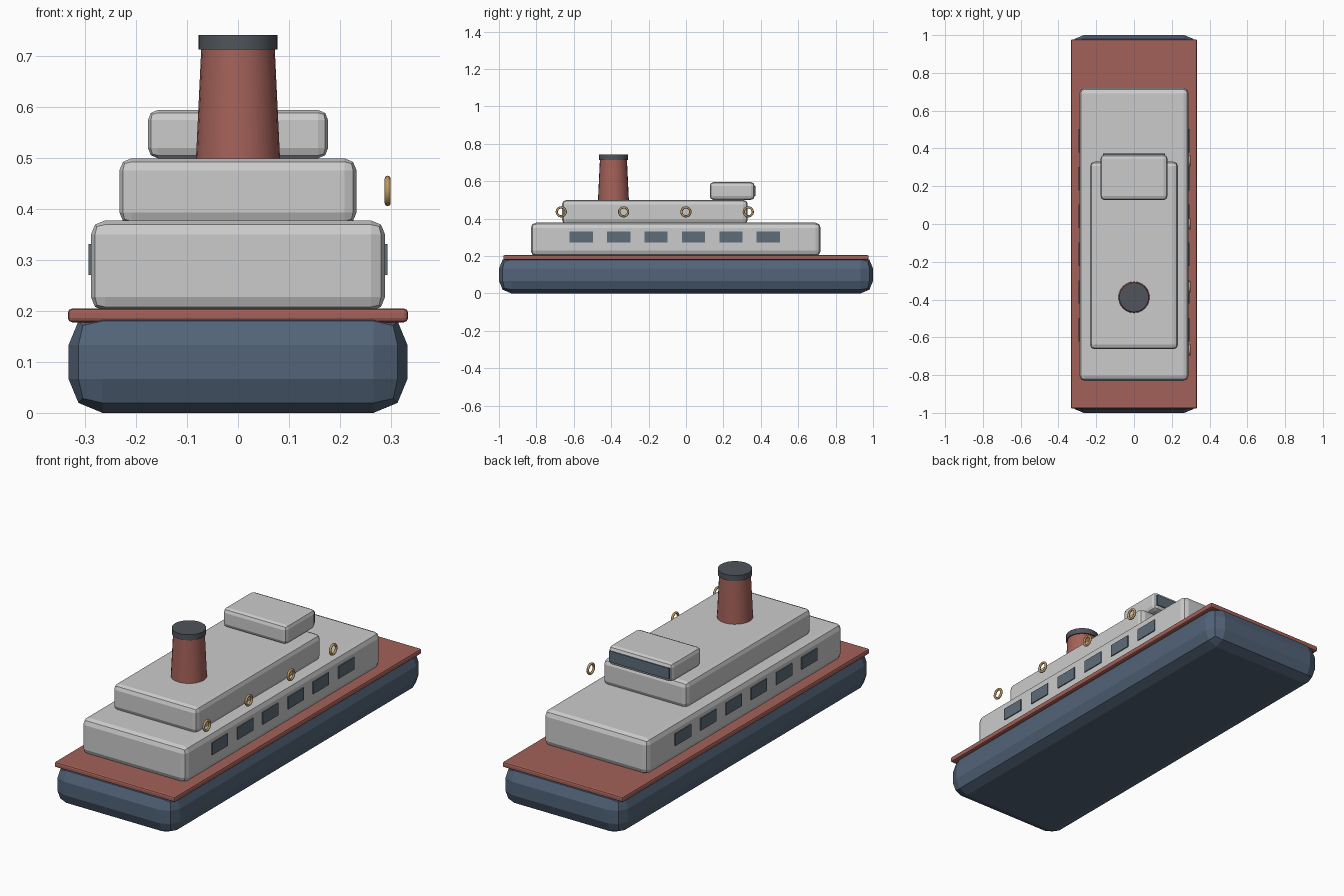
import bpy, math

if "Cube" in bpy.data.objects:
    bpy.data.objects.remove(bpy.data.objects["Cube"])


def material(name, rgb):
    m = bpy.data.materials.new(name)
    m.diffuse_color = (*rgb, 1)
    m.use_nodes = True
    m.node_tree.nodes["Principled BSDF"].inputs["Base Color"].default_value = m.diffuse_color
    return m


NAVY = material("navy", (0.085, 0.125, 0.19))
RED = material("red", (0.37, 0.12, 0.10))
DARK = material("dark_grey", (0.08, 0.09, 0.105))
GLASS = material("glass", (0.11, 0.15, 0.19))
GOLD = material("gold", (0.5, 0.31, 0.1))


def finish(name, mat=None):
    ob = bpy.context.object
    ob.name = name
    if mat:
        ob.data.materials.append(mat)
    return ob


def box(name, x, y, z, mat=None, bevel=0.0, segments=2):
    """Box from (min, max) ranges, with optional rounded edges."""
    lo, hi = zip(x, y, z)
    bpy.ops.mesh.primitive_cube_add(size=1, location=[(a + b) / 2 for a, b in zip(lo, hi)])
    ob = finish(name, mat)
    ob.scale = [b - a for a, b in zip(lo, hi)]
    bpy.ops.object.transform_apply(location=False, rotation=False, scale=True)
    if bevel:
        mod = ob.modifiers.new("bevel", "BEVEL")
        mod.width = bevel
        mod.segments = segments
    return ob


# Hull and deck
box("hull", (-0.333, 0.333), (-1, 1), (0, 0.2), NAVY, 0.067)
box("deck", (-0.334, 0.334), (-0.977, 0.977), (0.178, 0.205), RED, 0.008)

# Stacked cabins and bridge
box("lower_cabin", (-0.289, 0.289), (-0.83, 0.72), (0.2, 0.378), None, 0.028)
box("upper_cabin", (-0.233, 0.233), (-0.663, 0.33), (0.37, 0.5), None, 0.024)
box("bridge", (-0.177, 0.177), (0.127, 0.367), (0.5, 0.595), None, 0.02)
box("bridge_window", (-0.165, 0.165), (0.352, 0.372), (0.52, 0.575), GLASS)

# Cabin windows along both sides
for side in (-1, 1):
    for i in range(6):
        y = -0.56 + 0.2 * i
        x = sorted((side * 0.28, side * 0.294))
        box("cabin_window", x, (y - 0.062, y + 0.062), (0.271, 0.332), GLASS)

# Life rings on the right side
for i in range(4):
    bpy.ops.mesh.primitive_torus_add(
        major_radius=0.024, minor_radius=0.006, major_segments=20, minor_segments=8,
        location=(0.294, -0.667 + i / 3, 0.436), rotation=(0, math.pi / 2, 0))
    finish("life_ring", GOLD)
    bpy.ops.object.shade_smooth_by_angle(angle=math.radians(50))

# Tapered funnel with cap
for name, r1, r2, z0, z1, mat in (("funnel", 0.083, 0.072, 0.49, 0.72, RED),
                                  ("funnel_cap", 0.078, 0.078, 0.714, 0.742, DARK)):
    bpy.ops.mesh.primitive_cone_add(vertices=24, radius1=r1, radius2=r2, depth=z1 - z0,
                                    location=(0, -0.388, (z0 + z1) / 2))
    finish(name, mat)
    bpy.ops.object.shade_smooth_by_angle(angle=math.radians(30))
